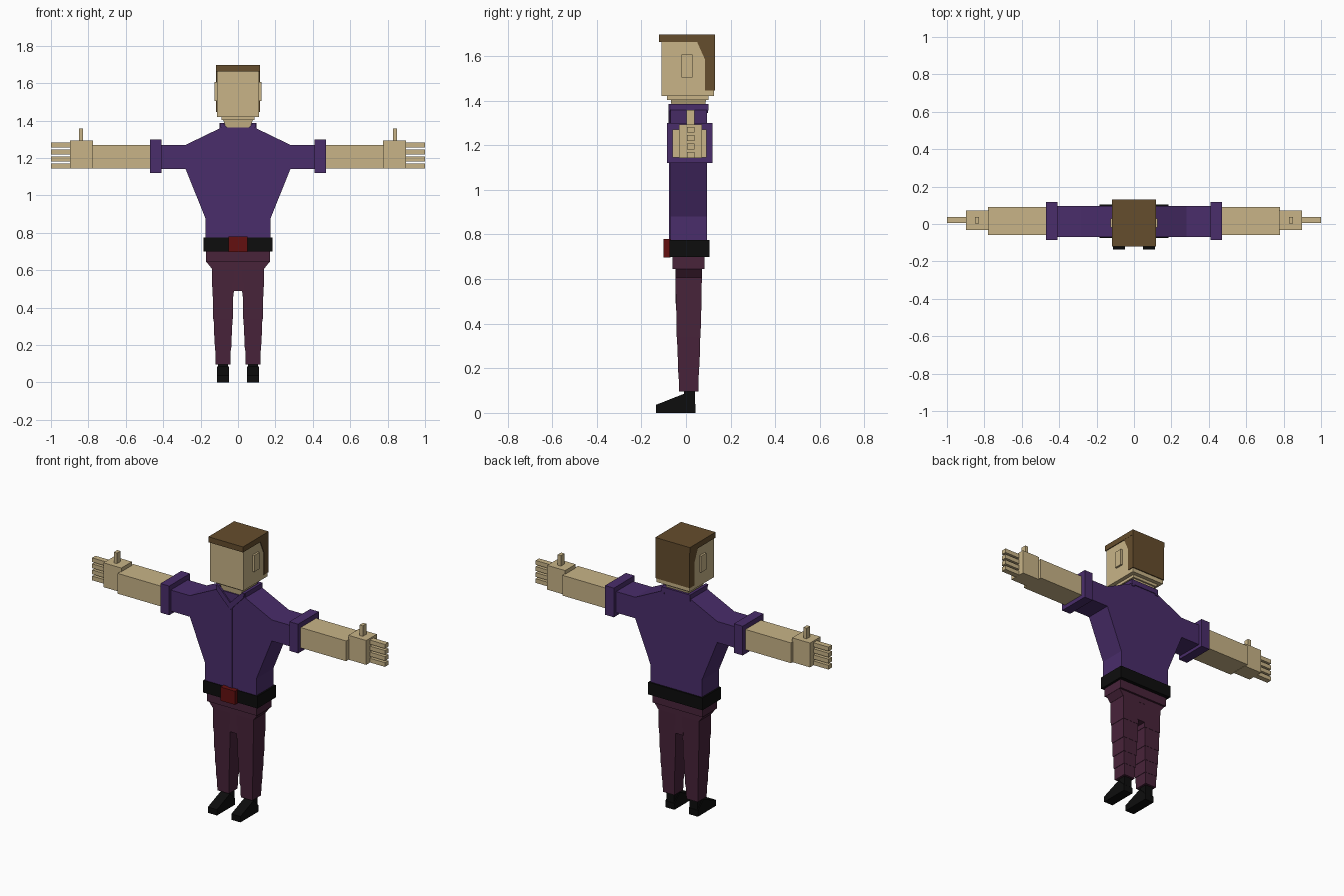
import bpy, bmesh

if "Cube" in bpy.data.objects:
    bpy.data.objects.remove(bpy.data.objects["Cube"])


def material(name, rgb):
    m = bpy.data.materials.new(name)
    m.diffuse_color = (*rgb, 1)
    m.use_nodes = True
    m.node_tree.nodes["Principled BSDF"].inputs["Base Color"].default_value = m.diffuse_color
    return m


SKIN = material("skin", (0.58, 0.456, 0.242))
BROWN = material("hair_brown", (0.13, 0.074, 0.026))
PURPLE = material("shirt_purple", (0.067, 0.026, 0.145))
PLUM = material("trouser_plum", (0.065, 0.017, 0.042))
BLACK = material("black", (0.004, 0.004, 0.004))
RED = material("buckle_red", (0.127, 0.005, 0.005))


def loft(name, rings, mat):
    """Solid skinned through rings of equal point count, capped at both ends."""
    bm = bmesh.new()
    loops = [[bm.verts.new(p) for p in r] for r in rings]
    n = len(loops[0])
    for a, b in zip(loops, loops[1:]):
        for i in range(n):
            j = (i + 1) % n
            bm.faces.new((a[i], a[j], b[j], b[i]))
    bm.faces.new(loops[0])
    bm.faces.new(loops[-1])
    bmesh.ops.recalc_face_normals(bm, faces=bm.faces)
    me = bpy.data.meshes.new(name)
    bm.to_mesh(me)
    bm.free()
    me.materials.append(mat)
    ob = bpy.data.objects.new(name, me)
    bpy.context.collection.objects.link(ob)
    return ob


def rect(x0, x1, y0, y1, z):
    return [(x0, y0, z), (x1, y0, z), (x1, y1, z), (x0, y1, z)]


def box(name, x0, x1, y0, y1, z0, z1, mat):
    return loft(name, [rect(x0, x1, y0, y1, z0), rect(x0, x1, y0, y1, z1)], mat)


def prism_y(name, pts, y0, y1, mat):
    return loft(name, [[(x, y, z) for x, z in pts] for y in (y0, y1)], mat)


def prism_x(name, pts, x0, x1, mat):
    return loft(name, [[(x, y, z) for y, z in pts] for x in (x0, x1)], mat)


def mirrored(ob):
    """Mirror a right-hand part across x = 0."""
    mod = ob.modifiers.new("mirror", "MIRROR")
    mod.use_clip = False
    mod.use_mirror_merge = False
    return ob


# Head, chin plate, neck, ears
box("head", -0.113, 0.113, -0.11, 0.125, 1.42, 1.665, SKIN)
box("chin_plate", -0.088, 0.088, -0.085, 0.10, 1.403, 1.42, SKIN)
loft("neck", [rect(-0.06, 0.06, -0.062, 0.08, 1.35),
              rect(-0.08, 0.08, -0.068, 0.09, 1.404)], SKIN)
mirrored(box("ear", 0.11, 0.125, -0.02, 0.03, 1.505, 1.607, SKIN))

# Hair: flat cap and back wrap
box("hair_cap", -0.118, 0.118, -0.12, 0.131, 1.662, 1.696, BROWN)
prism_x("hair_back", [(0.05, 1.663), (0.085, 1.585), (0.085, 1.445),
                      (0.131, 1.445), (0.131, 1.663)], -0.117, 0.117, BROWN)

# Shirt body with sleeves
half = [(0.175, 0.75), (0.175, 0.88), (0.28, 1.14), (0.44, 1.14),
        (0.44, 1.27), (0.28, 1.27), (0.09, 1.362)]
prism_y("shirt", half + [(-x, z) for x, z in reversed(half)], -0.07, 0.095, PURPLE)
box("shirt_placket", -0.014, 0.012, -0.076, -0.069, 0.77, 1.275, PURPLE)
mirrored(box("sleeve_cuff", 0.41, 0.47, -0.085, 0.118, 1.12, 1.30, PURPLE))

# Collar: back, sides and front flaps
box("collar_back", -0.098, 0.098, 0.085, 0.10, 1.355, 1.386, PURPLE)
mirrored(box("collar_side", 0.08, 0.098, -0.068, 0.099, 1.345, 1.386, PURPLE))
mirrored(prism_y("collar_flap", [(0.098, 1.386), (0.08, 1.386), (0.0, 1.305),
                                 (0.0, 1.26), (0.09, 1.355)], -0.078, -0.064, PURPLE))

# Arms and hands
mirrored(box("forearm", 0.45, 0.78, -0.06, 0.091, 1.145, 1.27, SKIN))
mirrored(box("palm", 0.775, 0.897, -0.031, 0.072, 1.143, 1.293, SKIN))
for i in range(4):
    z = 1.144 + i * 0.0375
    mirrored(box(f"finger_{i + 1}", 0.89, 1.0, 0.005, 0.038, z, z + 0.026, SKIN))
mirrored(box("thumb", 0.828, 0.85, 0.003, 0.037, 1.285, 1.358, SKIN))

# Belt and buckle
box("belt", -0.185, 0.185, -0.075, 0.105, 0.70, 0.775, BLACK)
box("buckle", -0.05, 0.05, -0.101, -0.07, 0.696, 0.78, RED)

# Hips
box("hips", -0.17, 0.17, -0.06, 0.083, 0.645, 0.705, PLUM)
loft("hip_taper", [rect(-0.14, 0.14, -0.047, 0.071, 0.608),
                   rect(-0.17, 0.17, -0.047, 0.071, 0.646)], PLUM)
box("crotch", -0.03, 0.03, -0.046, 0.07, 0.49, 0.61, PLUM)

# Legs: stacked tapering segments with a small step at each joint
cuts = [0.61, 0.46, 0.34, 0.25, 0.17, 0.097]
rings = []
for k, (top, low) in enumerate(zip(cuts, cuts[1:])):
    w = 0.059 - 0.0045 * k
    d = 0.059 - 0.0035 * k
    for z, s in ((top, 0), (low, 0.002)):
        rings.append(rect(0.08 - w + s, 0.08 + w - s, 0.012 - d + s, 0.012 + d - s, z))
mirrored(loft("leg", rings, PLUM))

# Shoes: ankle post and wedge foot
mirrored(box("ankle", 0.054, 0.106, -0.01, 0.041, 0.03, 0.10, BLACK))
mirrored(prism_x("shoe", [(-0.135, 0), (0.043, 0), (0.043, 0.038), (-0.008, 0.086),
                          (-0.135, 0.036)], 0.049, 0.111, BLACK))
